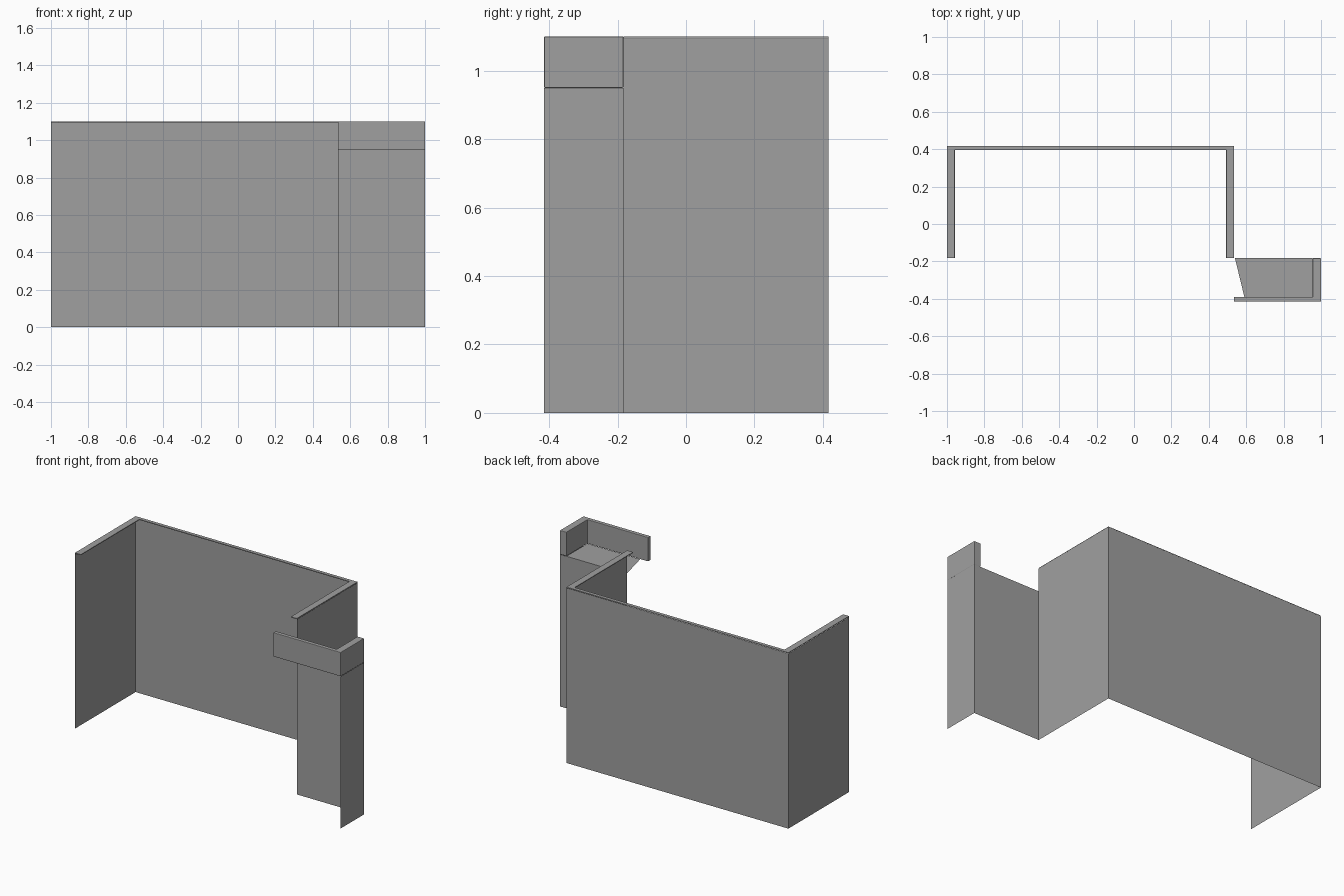
import bpy
import bmesh

cube = bpy.data.objects.get("Cube")
if cube:
    bpy.data.objects.remove(cube)

GREY = (0.35, 0.35, 0.35, 1.0)
grey = bpy.data.materials.new("mid grey")
grey.use_nodes = True
grey.diffuse_color = GREY
grey.node_tree.nodes["Principled BSDF"].inputs["Base Color"].default_value = GREY

# Main dimensions
LEFT, STEP, RIGHT = -1.0, 0.535, 1.0
BACK, MID, FRONT = 0.417, -0.183, -0.415
TOP, SHELF = 1.1, 0.95
RIM_X, RIM_Y, RIM_H = 0.042, 0.022, 0.006


def finish(name, bm):
    mesh = bpy.data.meshes.new(name)
    bm.to_mesh(mesh)
    bm.free()
    mesh.materials.append(grey)
    obj = bpy.data.objects.new(name, mesh)
    bpy.context.collection.objects.link(obj)
    return obj


def sheet(name, path, z0, z1):
    """Thin upright panel following a plan path."""
    bm = bmesh.new()
    low = [bm.verts.new((x, y, z0)) for x, y in path]
    high = [bm.verts.new((x, y, z1)) for x, y in path]
    for i in range(len(path) - 1):
        bm.faces.new((low[i], low[i + 1], high[i + 1], high[i]))
    return finish(name, bm)


def prism(name, outline, z0, z1, bevel=0.0):
    """Solid with a plan outline, or a flat plate when z0 equals z1."""
    bm = bmesh.new()
    face = bm.faces.new([bm.verts.new((x, y, z0)) for x, y in outline])
    if z1 > z0:
        result = bmesh.ops.extrude_face_region(bm, geom=[face])
        verts = [v for v in result["geom"] if isinstance(v, bmesh.types.BMVert)]
        bmesh.ops.translate(bm, verts=verts, vec=(0, 0, z1 - z0))
    bmesh.ops.recalc_face_normals(bm, faces=bm.faces)
    obj = finish(name, bm)
    if bevel:
        mod = obj.modifiers.new("soft edge", "BEVEL")
        mod.width = bevel
        mod.segments = 2
    return obj


# Three-sided main enclosure
walls = [(LEFT, MID), (LEFT, BACK), (STEP, BACK), (STEP, MID)]
sheet("main_walls", walls, 0, TOP - RIM_H)

# Narrow inward rim along the top of the enclosure
inner = [(STEP - RIM_X, MID), (STEP - RIM_X, BACK - RIM_Y),
         (LEFT + RIM_X, BACK - RIM_Y), (LEFT + RIM_X, MID)]
prism("main_rim", walls + inner, TOP - RIM_H, TOP, 0.002)

# Side return: panel under the shelf and outer end panel
sheet("side_walls", [(STEP, MID), (RIGHT, MID), (RIGHT, FRONT)], 0, SHELF)

# L-shaped upstand around the shelf
lip_y, lip_x = FRONT + 0.025, RIGHT - 0.045
prism("shelf_upstand", [(STEP, FRONT), (RIGHT, FRONT), (RIGHT, MID),
                        (lip_x, MID), (lip_x, lip_y), (STEP, lip_y)],
      SHELF, TOP, 0.003)

# Shelf plate with a slanted free edge
prism("shelf", [(STEP + 0.005, MID), (STEP + 0.055, lip_y),
                (lip_x, lip_y), (lip_x, MID)], SHELF, SHELF)
